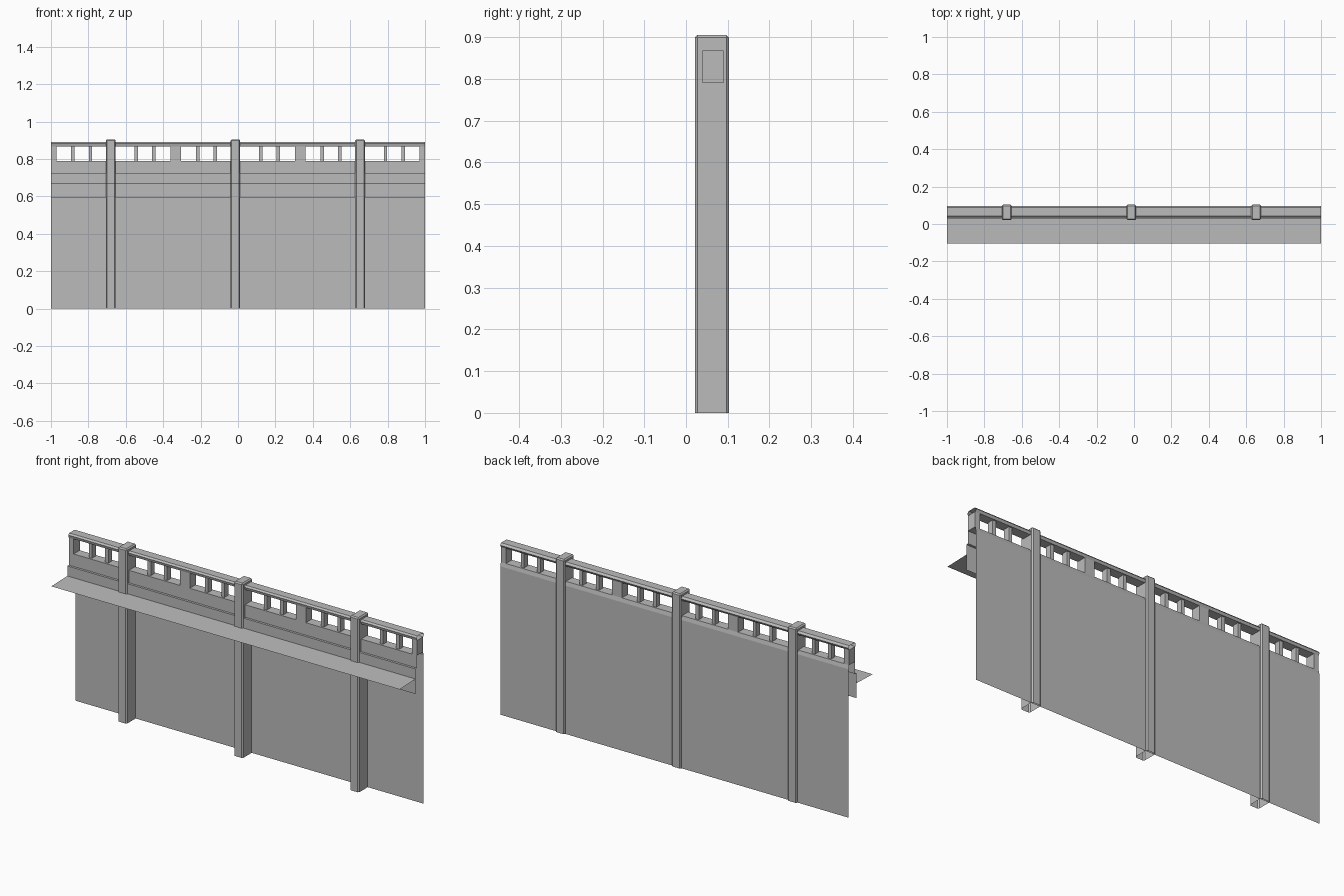
import bpy
import bmesh

cube = bpy.data.objects.get("Cube")
if cube:
    bpy.data.objects.remove(cube, do_unlink=True)

grey = bpy.data.materials.new("concrete grey")
grey.use_nodes = True
colour = (0.5, 0.5, 0.5, 1)
grey.diffuse_color = colour
grey.node_tree.nodes["Principled BSDF"].inputs["Base Color"].default_value = colour


def finish(name, bm):
    mesh = bpy.data.meshes.new(name)
    bm.to_mesh(mesh)
    bm.free()
    mesh.materials.append(grey)
    obj = bpy.data.objects.new(name, mesh)
    bpy.context.collection.objects.link(obj)
    return obj


def sheet(name, profile, closed=False, x=1.0):
    """Sweep a (y, z) profile along the length of the wall, ends open."""
    bm = bmesh.new()
    left = [bm.verts.new((-x, y, z)) for y, z in profile]
    right = [bm.verts.new((x, y, z)) for y, z in profile]
    n = len(profile)
    for i in range(n if closed else n - 1):
        j = (i + 1) % n
        bm.faces.new((left[i], right[i], right[j], left[j]))
    return finish(name, bm)


def column(name, x0, x1, y0, y1, z0, z1):
    """Upright box without a bottom face."""
    bm = bmesh.new()
    corners = ((x0, y0), (x1, y0), (x1, y1), (x0, y1))
    low = [bm.verts.new((x, y, z0)) for x, y in corners]
    high = [bm.verts.new((x, y, z1)) for x, y in corners]
    for i in range(4):
        j = (i + 1) % 4
        bm.faces.new((low[i], low[j], high[j], high[i]))
    bm.faces.new(high)
    return finish(name, bm)


FRONT, BACK = 0.04, 0.09
SILL, HEAD = 0.79, 0.868
BAY = 2 / 3
HALF_OPENING = 0.305

# Thin wall sheets: rear wall, stepped front skirt, window sill, ledge
sheet("rear_wall", [(0.095, SILL - 0.02), (0.095, 0)])
sheet("rear_sill_slope", [(BACK, SILL), (0.095, SILL - 0.02)])
sheet("front_skirt", [(0.028, 0.595), (0.028, 0.725), (FRONT, 0.725), (FRONT, SILL)])
sheet("window_sill", [(FRONT, SILL), (BACK, SILL)])
sheet("ledge", [(-0.103, 0.669), (0.028, 0.673)])

# Bevelled top rail
sheet("top_rail", [(FRONT, HEAD), (0.036, 0.882), (0.044, 0.89), (0.088, 0.89),
                   (0.097, 0.88), (BACK, HEAD)], closed=True)

# Solid piers between the window groups
for k in range(4):
    x = -1 + k * BAY
    half = BAY / 2 - HALF_OPENING
    # The outer piers stop at the wall ends
    column(f"pier_{k + 1}", max(x - half, -1), min(x + half, 1), FRONT, BACK, SILL, HEAD)

for k in (-1, 0, 1):
    centre = k * BAY
    # Slim window bars
    for n, offset in enumerate((-0.216, -0.122, 0.122, 0.216)):
        x = centre + offset
        column(f"window_bar_{k + 2}_{n + 1}", x - 0.009, x + 0.009, 0.05, 0.082, SILL, HEAD)
    # Tall post with softened edges
    x = centre - 0.014
    post = column(f"post_{k + 2}", x - 0.026, x + 0.026, 0.021, 0.103, 0, 0.905)
    bevel = post.modifiers.new("edge_bevel", "BEVEL")
    bevel.width = 0.006
    bevel.segments = 1
    bevel.limit_method = "ANGLE"
